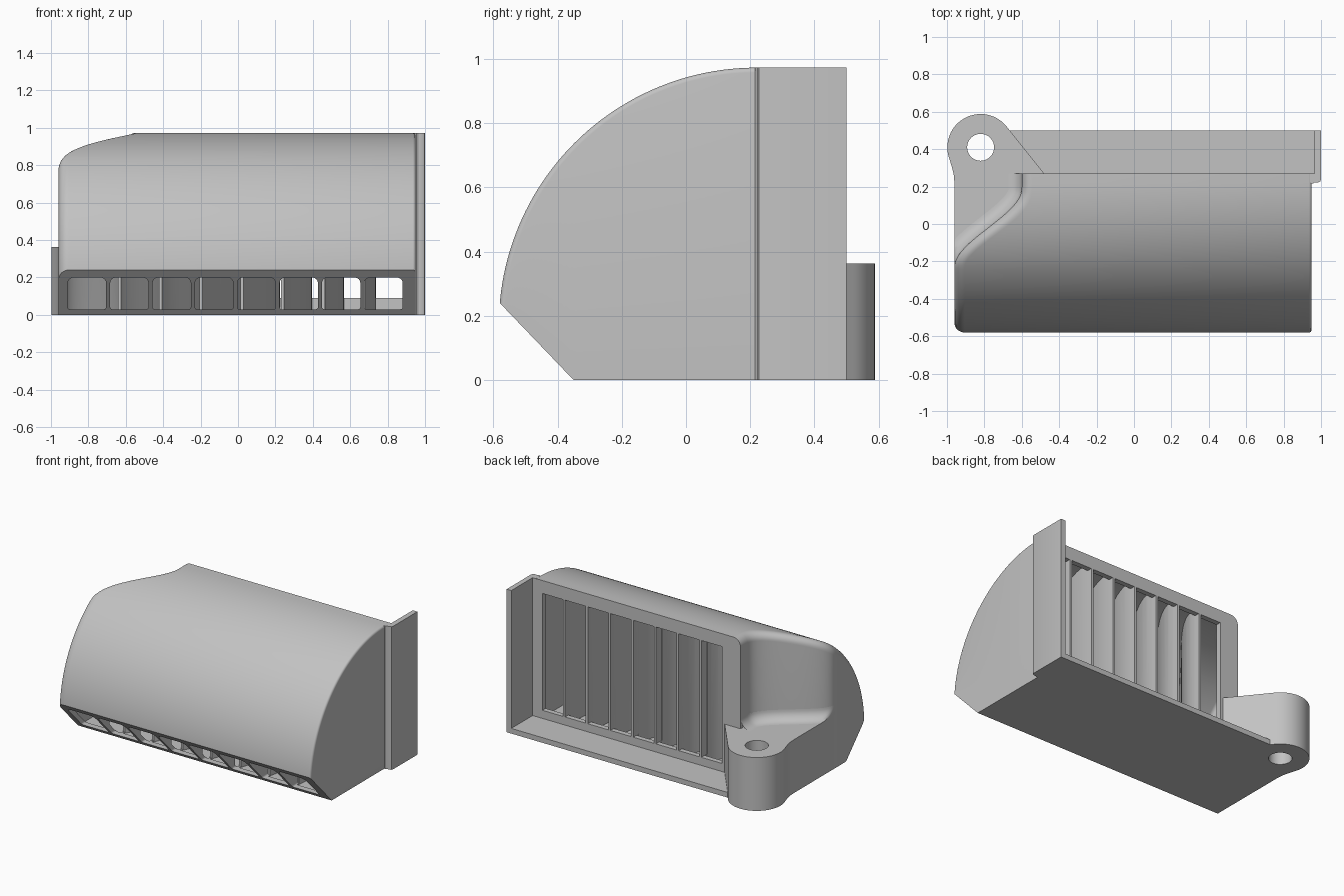
import bpy, bmesh, math

if "Cube" in bpy.data.objects:
    bpy.data.objects.remove(bpy.data.objects["Cube"])

grey = bpy.data.materials.new("plain grey")
grey.diffuse_color = (0.54, 0.54, 0.54, 1)
grey.use_nodes = True
grey.node_tree.nodes["Principled BSDF"].inputs["Base Color"].default_value = grey.diffuse_color


def make(name, bm):
    bmesh.ops.recalc_face_normals(bm, faces=bm.faces)
    me = bpy.data.meshes.new(name)
    bm.to_mesh(me)
    bm.free()
    me.materials.append(grey)
    ob = bpy.data.objects.new(name, me)
    bpy.context.collection.objects.link(ob)
    return ob


def prisms(name, outlines, axis, a, b):
    """Extrude closed outlines along one axis from a to b."""
    place = {'x': lambda p, h: (h, p[0], p[1]),
             'y': lambda p, h: (p[0], h, p[1]),
             'z': lambda p, h: (p[0], p[1], h)}[axis]
    bm = bmesh.new()
    for pts in outlines:
        lo = [bm.verts.new(place(p, a)) for p in pts]
        hi = [bm.verts.new(place(p, b)) for p in pts]
        bm.faces.new(lo)
        bm.faces.new(hi)
        for i in range(len(pts)):
            j = (i + 1) % len(pts)
            bm.faces.new((lo[i], lo[j], hi[j], hi[i]))
    return make(name, bm)


def rect(x0, x1, y0, y1):
    return [(x0, y0), (x1, y0), (x1, y1), (x0, y1)]


def activate(ob):
    bpy.ops.object.select_all(action='DESELECT')
    ob.select_set(True)
    bpy.context.view_layer.objects.active = ob


def cut(ob, cutter):
    mod = ob.modifiers.new("cut", 'BOOLEAN')
    mod.operation = 'DIFFERENCE'
    mod.solver = 'EXACT'
    mod.object = cutter
    activate(ob)
    bpy.ops.object.modifier_apply(modifier=mod.name)
    bpy.data.objects.remove(cutter)


def smooth(ob):
    activate(ob)
    bpy.ops.object.shade_smooth_by_angle(angle=math.radians(30))


def ease(t):
    t = min(1, max(0, t))
    return t * t * (3 - 2 * t)


def left_wall(y):
    """Plan position of the S-shaped left wall."""
    return -0.96 + 0.36 * ease((y + 0.23) / 0.42)


def wall_cos(y):
    s = (left_wall(y + 0.005) - left_wall(y - 0.005)) / 0.01
    return 1 / math.sqrt(1 + s * s)


def hood(name, R, inset, right, r_left, r_right, y_end):
    """Quarter-round hood with rounded side edges, lofted along the arc."""
    path = []
    for i in range(49):
        t = math.pi / 2 * i / 48
        ny, nz = -math.cos(t), math.sin(t)
        path.append((0.22 + R * ny, 0.17 + R * nz, ny, nz))
    path.append((y_end, 0.17 + R, 0, 1))
    bm = bmesh.new()
    tops, bots = [], []
    for py, pz, ny, nz in path:
        cols = []
        for k in range(9):
            a = math.pi / 2 * k / 8
            f, d = r_left * (1 - math.sin(a)), r_left * (1 - math.cos(a))
            y = py - ny * f
            cols.append((left_wall(y) + (inset + d) / wall_cos(y), y, pz - nz * f))
        for k in range(5):
            a = math.pi / 2 * k / 4
            f = r_right * (1 - math.cos(a))
            cols.append((right - r_right * (1 - math.sin(a)), py - ny * f, pz - nz * f))
        tops.append([bm.verts.new(c) for c in cols])
        bots.append([bm.verts.new((c[0], c[1], -0.1)) for c in cols])
    n = len(tops[0])
    for i in range(len(path) - 1):
        for g in (tops, bots):
            for k in range(n - 1):
                bm.faces.new((g[i][k], g[i][k + 1], g[i + 1][k + 1], g[i + 1][k]))
        for k in (0, n - 1):
            bm.faces.new((tops[i][k], tops[i + 1][k], bots[i + 1][k], bots[i][k]))
    for i in (0, len(path) - 1):
        for k in range(n - 1):
            bm.faces.new((tops[i][k], tops[i][k + 1], bots[i][k + 1], bots[i][k]))
    return make(name, bm)


def trim_base(ob, z, shift):
    """Flat bottom and sloping front lip."""
    def lip(h):
        return -0.35 + shift - 0.958 * h
    cut(ob, prisms("base_cutter", [[(-1.2, -0.5), (1, -0.5), (1, z), (lip(z), z),
                                    (lip(0.6), 0.6), (-1.2, 0.6)]], 'x', -2, 2))


# Hood shell
body = hood("hood", 0.803, 0, 0.95, 0.055, 0.015, 0.27)
trim_base(body, 0, 0)

# Hollow inside, leaving seven curved guide fins
cavity = hood("cavity", 0.763, 0.035, 0.912, 0.03, 0.01, 0.235)
trim_base(cavity, 0.025, 0.042)
fins = []
for k in range(7):
    front, back = -0.921 + 0.2265 * (k + 1), -0.468 + 0.171 * (k + 1)
    ys = [-0.7, -0.5] + [-0.5 + 0.73 * i / 14 for i in range(1, 15)] + [0.4]
    line = [(front + (back - front) * ease((y + 0.5) / 0.73), y) for y in ys]
    fins.append([(x - 0.008, y) for x, y in line] + [(x + 0.008, y) for x, y in reversed(line)])
cut(cavity, prisms("fin_cutter", fins, 'z', -0.2, 1.2))
cut(body, cavity)

# Tall rear slots
cut(body, prisms("rear_slots", [rect(-0.46 + 0.171 * k, -0.305 + 0.171 * k, 0.09, 0.885)
                                for k in range(8)], 'y', 0.21, 0.32))

# Rounded outlets in the sloping lip
outlets = []
for k in range(8):
    x0 = -0.91 + 0.2265 * k
    x1 = x0 + 0.205
    pts = []
    for cx, cz, start, r in ((x0, 0.03, 180, 0.012), (x1, 0.03, 270, 0.012),
                             (x1, 0.2, 0, 0.03), (x0, 0.2, 90, 0.03)):
        ox = cx + r if cx == x0 else cx - r
        oz = cz + r if cz < 0.1 else cz - r
        for i in range(5):
            a = math.radians(start + 22.5 * i)
            pts.append((ox + r * math.cos(a), oz + r * math.sin(a)))
    outlets.append(pts)
cut(body, prisms("outlet_cutter", outlets, 'y', -0.8, -0.32))
smooth(body)

# Mounting ear with ledge beside the S-shaped wall
EX, EY = -0.82, 0.41
ear = [(-0.48, 0.26), (-0.48, 0.27)]
for i in range(33):
    a = math.radians(38 + 162 * i / 32)
    ear.append((EX + 0.178 * math.cos(a), EY + 0.178 * math.sin(a)))
ear += [(-0.974, 0.305), (-0.964, 0.265), (-0.96, 0.22), (-0.96, -0.22)]
ear += [(left_wall(y) + 0.01, y) for y in [-0.22 + 0.48 * i / 20 for i in range(21)]]
lug = prisms("mounting_ear", [ear], 'z', 0, 0.363)
hole = [(EX + 0.072 * math.cos(math.tau * i / 40), EY + 0.072 * math.sin(math.tau * i / 40))
        for i in range(40)]
cut(lug, prisms("hole_cutter", [hole], 'z', -0.2, 0.6))
smooth(lug)

# Concave fillet between ledge and wall
bm = bmesh.new()
rows = []
RF = 0.07
for i in range(29):
    y = -0.23 + 0.5 * i / 28
    c = wall_cos(y)
    s = math.sqrt(max(0, 1 - c * c))
    row = []
    for k in range(9):
        a = math.pi / 2 * k / 8
        o = RF * (1 - math.cos(a))
        row.append(bm.verts.new((max(-0.96, left_wall(y) - c * o), min(0.27, y + s * o),
                                 0.363 + RF * (1 - math.sin(a)))))
    rows.append(row)
for p, q in zip(rows, rows[1:]):
    for k in range(8):
        bm.faces.new((p[k], p[k + 1], q[k + 1], q[k]))
fillet = make("ledge_fillet", bm)
# Face the fillet upward
if sum(f.normal.z for f in fillet.data.polygons) < 0:
    fillet.data.flip_normals()
smooth(fillet)

# Rear floor plate and side flange
prisms("rear_floor", [rect(-0.69, 0.99, 0.25, 0.5)], 'z', 0, 0.035)
flange = [(0.94, 0.22), (0.955, 0.215), (0.965, 0.222), (0.985, 0.222), (0.996, 0.228), (1, 0.24),
          (1, 0.5), (0.965, 0.5), (0.965, 0.27), (0.94, 0.27)]
smooth(prisms("side_flange", [flange], 'z', 0, 0.973))
